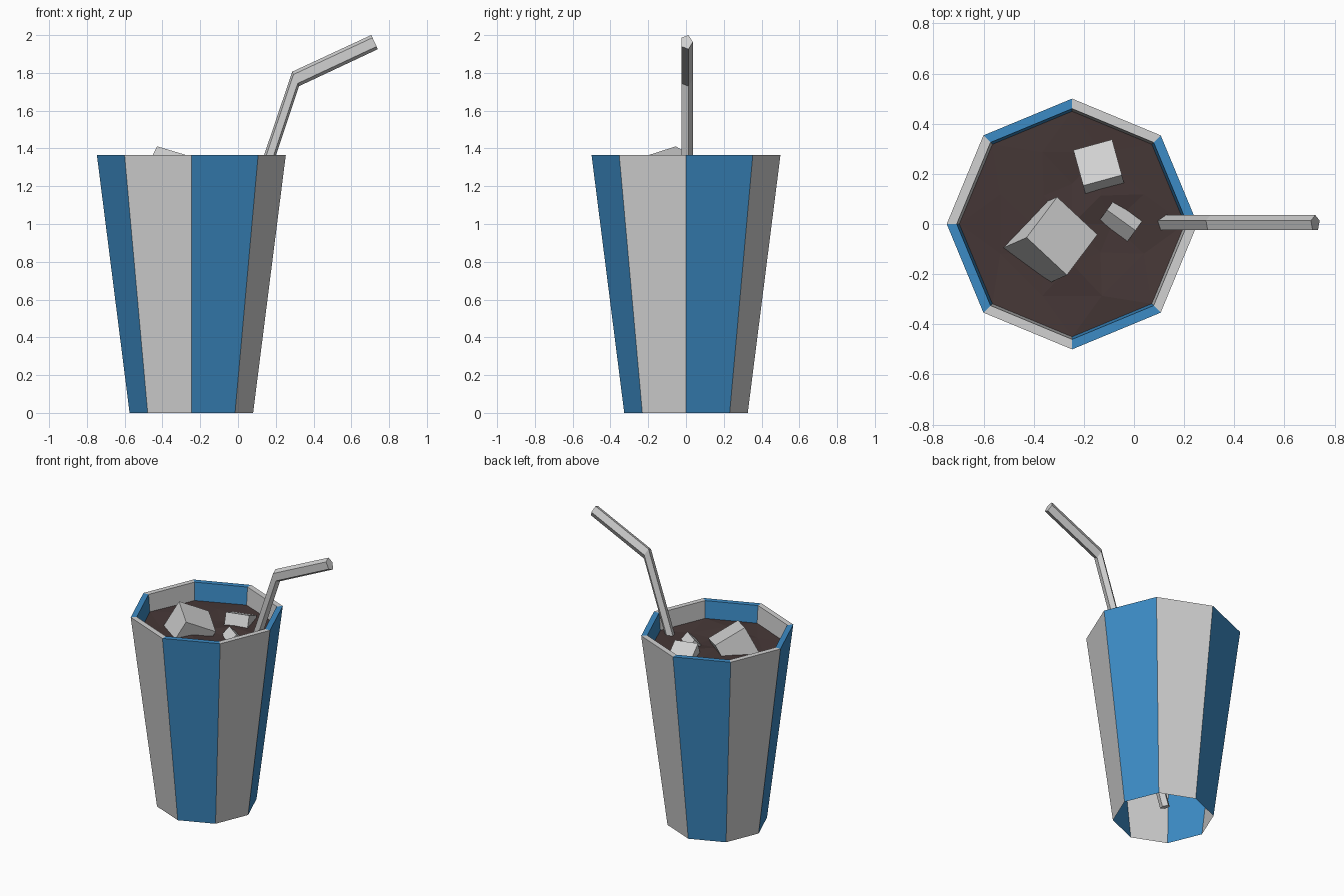
import bpy, bmesh, math, random
from mathutils import Vector, Matrix

if "Cube" in bpy.data.objects:
    bpy.data.objects.remove(bpy.data.objects["Cube"])
random.seed(4)

CX = -0.247       # cup axis
SIDES = 8
LIQUID_Z = 1.24


def material(name, rgb):
    m = bpy.data.materials.new(name)
    m.use_nodes = True
    m.diffuse_color = (*rgb, 1)
    m.node_tree.nodes["Principled BSDF"].inputs["Base Color"].default_value = (*rgb, 1)
    return m


blue = material("cup blue", (0.045, 0.26, 0.56))
white = material("cup white", (0.64, 0.64, 0.64))
brown = material("dark drink", (0.06, 0.038, 0.037))


def add_object(name, bm, mats):
    mesh = bpy.data.meshes.new(name)
    bm.to_mesh(mesh)
    bm.free()
    for m in mats:
        mesh.materials.append(m)
    obj = bpy.data.objects.new(name, mesh)
    bpy.context.collection.objects.link(obj)
    return obj


def ring(bm, radius, z, jitter=0.0, twist=0.0):
    out = []
    for i in range(SIDES):
        a = math.tau * (i + twist) / SIDES
        out.append(bm.verts.new((CX + radius * math.cos(a), radius * math.sin(a),
                                 z + random.uniform(-jitter, jitter))))
    return out


# Cup: open tapered shell, flat rim and short inner lip, striped by side
bm = bmesh.new()
loops = [ring(bm, r, z) for r, z in ((0.327, 0), (0.5, 1.365), (0.46, 1.365), (0.447, 1.21))]
for low, high in zip(loops, loops[1:]):
    for i in range(SIDES):
        j = (i + 1) % SIDES
        face = bm.faces.new((low[i], low[j], high[j], high[i]))
        face.material_index = i % 2
add_object("cup", bm, [blue, white])

# Drink: faceted, slightly choppy surface
bm = bmesh.new()
rings = [ring(bm, 0.45, LIQUID_Z, 0.004), ring(bm, 0.31, LIQUID_Z, 0.018, 0.5),
         ring(bm, 0.16, LIQUID_Z, 0.018)]
centre = bm.verts.new((CX, 0, LIQUID_Z))
for k, (outer, inner) in enumerate(zip(rings, rings[1:])):
    for i in range(SIDES):
        j = (i + 1) % SIDES
        if k == 0:
            bm.faces.new((outer[i], outer[j], inner[i]))
            bm.faces.new((outer[j], inner[j], inner[i]))
        else:
            bm.faces.new((outer[i], outer[j], inner[j]))
            bm.faces.new((outer[i], inner[j], inner[i]))
for i in range(SIDES):
    bm.faces.new((rings[-1][i], rings[-1][(i + 1) % SIDES], centre))
add_object("drink", bm, [brown])


# Ice cubes: placed by the middle of the top face, an edge direction and the top normal
def ice(name, top, edge, normal, size):
    n = Vector(normal).normalized()
    e = Vector(edge)
    e = (e - n * e.dot(n)).normalized()
    rot = Matrix((e, n.cross(e), n)).transposed().to_4x4()
    bm = bmesh.new()
    bmesh.ops.create_cube(bm, size=size)
    bm.transform(Matrix.Translation(Vector(top) - n * size / 2) @ rot)
    add_object(name, bm, [white])


ice("large_ice_cube", (-0.287, -0.048, 1.338), (0.15, -0.14, -0.045), (0.444, 0.195, 0.874), 0.225)
ice("small_ice_cube", (-0.145, 0.245, 1.285), (0.145, 0.04, 0), (-0.1, 0.38, 0.92), 0.16)
ice("sunken_ice_cube", (-0.08, -0.025, 1.228), (0.125, -0.09, 0), (-0.42, -0.58, 0.72), 0.14)

# Straw: five-sided tube with one bend; rows are x, z, tilt from vertical, in-plane radius
bm = bmesh.new()
upper, lower = math.atan2(0.418, 0.195), math.atan2(0.335, 1)
path = [(-0.26, 0.085, lower, 0.034), (0.305, 1.768, upper, 0.0445), (0.723, 1.963, upper, 0.0435)]
sections = []
for x, z, tilt, r in path:
    section = []
    for i in range(5):
        a = math.tau * i / 5
        s = r * math.sin(a)
        section.append(bm.verts.new((x - s * math.cos(tilt), 0.003 + 0.033 * math.cos(a),
                                     z + s * math.sin(tilt))))
    sections.append(section)
for a, b in zip(sections, sections[1:]):
    for i in range(5):
        j = (i + 1) % 5
        bm.faces.new((a[i], a[j], b[j], b[i]))
bm.faces.new(sections[0])
bm.faces.new(sections[-1])
bmesh.ops.recalc_face_normals(bm, faces=bm.faces)
add_object("straw", bm, [white])
